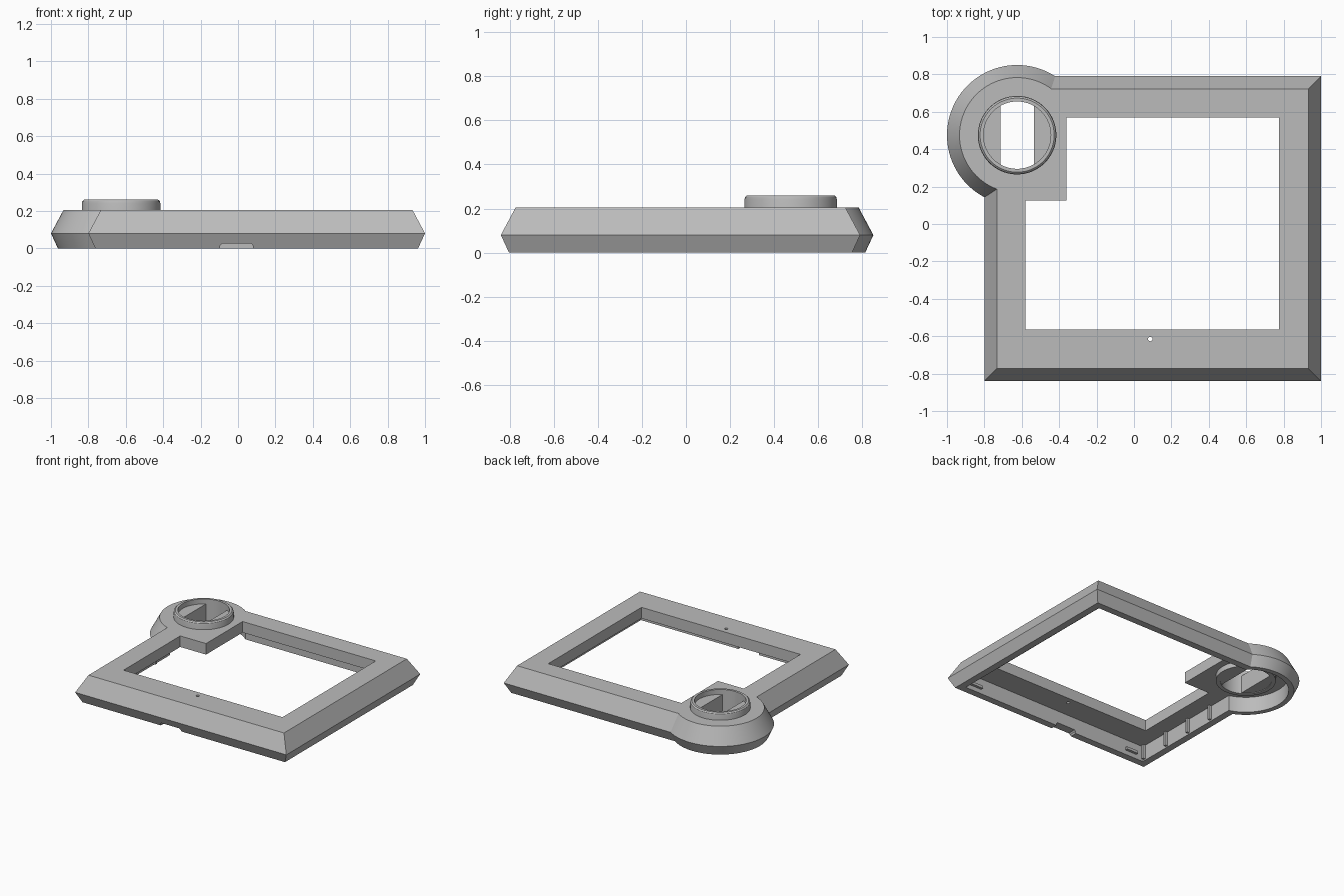
import bpy, math

cube = bpy.data.objects.get("Cube")
if cube:
    bpy.data.objects.remove(cube, do_unlink=True)

grey = bpy.data.materials.new("plain grey")
grey.use_nodes = True
colour = (0.5, 0.5, 0.5, 1)
grey.diffuse_color = colour
grey.node_tree.nodes["Principled BSDF"].inputs["Base Color"].default_value = colour

DIAL = (-0.625, 0.475)
TOP = 0.205
# Wall section shared by the case and the round corner: inset, height
SECTION = [(0.037, 0), (0, 0.08), (0.067, TOP)]


def loft(name, rings):
    """Closed solid through 2D outlines, each paired with a height."""
    n = len(rings[0][0])
    verts = [(x, y, z) for outline, z in rings for x, y in outline]
    faces = [tuple(reversed(range(n))), tuple(range(len(verts) - n, len(verts)))]
    for k in range(len(rings) - 1):
        for i in range(n):
            j = (i + 1) % n
            faces.append((k * n + i, k * n + j, k * n + n + j, k * n + n + i))
    mesh = bpy.data.meshes.new(name)
    mesh.from_pydata(verts, [], faces)
    mesh.materials.append(grey)
    obj = bpy.data.objects.new(name, mesh)
    bpy.context.collection.objects.link(obj)
    return obj


def rect(x0, x1, y0, y1, inset=0):
    x0, x1, y0, y1 = x0 + inset, x1 - inset, y0 + inset, y1 - inset
    return [(x0, y0), (x1, y0), (x1, y1), (x0, y1)]


def circle(radius, centre=DIAL, n=96):
    return [(centre[0] + radius * math.cos(math.tau * i / n),
             centre[1] + radius * math.sin(math.tau * i / n)) for i in range(n)]


def prism(name, outline, z0, z1):
    return loft(name, [(outline, z0), (outline, z1)])


def box(name, x0, x1, y0, y1, z0, z1):
    return prism(name, rect(x0, x1, y0, y1), z0, z1)


def combine(obj, tool, operation):
    """Apply a boolean and discard the tool."""
    tool.hide_render = True
    mod = obj.modifiers.new("cut", 'BOOLEAN')
    mod.operation, mod.object, mod.solver = operation, tool, 'EXACT'
    bpy.ops.object.select_all(action='DESELECT')
    bpy.context.view_layer.objects.active = obj
    obj.select_set(True)
    bpy.ops.object.modifier_apply(modifier=mod.name)
    bpy.data.objects.remove(tool, do_unlink=True)


def smooth(obj):
    bpy.ops.object.select_all(action='DESELECT')
    bpy.context.view_layer.objects.active = obj
    obj.select_set(True)
    bpy.ops.object.shade_smooth_by_angle(angle=math.radians(25))


# Bevelled case with its round corner
case = loft("case_frame", [(rect(-0.8, 1, -0.84, 0.79, i), z) for i, z in SECTION])
corner = loft("round_corner", [(circle(0.375 - i), z) for i, z in SECTION])
combine(case, corner, 'UNION')

# Hollow underside
combine(case, box("cavity", -0.71, 0.91, -0.75, 0.7, -0.1, 0.12), 'DIFFERENCE')
combine(case, prism("corner_cavity", circle(0.3), -0.1, 0.12), 'DIFFERENCE')

# Screen opening, stepped around the dial
opening = [(-0.58, -0.565), (0.775, -0.565), (0.775, 0.57),
           (-0.36, 0.57), (-0.36, 0.125), (-0.58, 0.125)]
combine(case, prism("screen_opening", opening, 0.05, 0.4), 'DIFFERENCE')

# Dial bore, pin hole and cable notch
combine(case, prism("dial_bore", circle(0.195), 0.05, 0.4), 'DIFFERENCE')
combine(case, prism("pin_hole", circle(0.012, (0.087, -0.615), 16), 0.05, 0.4), 'DIFFERENCE')
notch = loft("cable_notch", [(rect(-0.095, 0.08, -0.9, -0.7), -0.05),
                             (rect(-0.095, 0.08, -0.9, -0.7), 0.015),
                             (rect(-0.085, 0.07, -0.9, -0.7), 0.026)])
combine(case, notch, 'DIFFERENCE')
smooth(case)

# Dial collar with rounded rim
collar = loft("dial_collar", [(circle(0.21), 0.08), (circle(0.21), 0.24),
                              (circle(0.207), 0.252), (circle(0.198), 0.26)])
combine(collar, prism("collar_bore", circle(0.18), 0, 0.4), 'DIFFERENCE')
smooth(collar)

# Two shelves inside the collar
for name, x0, x1 in (("left_shelf", -0.535, -0.4), ("right_shelf", -0.85, -0.715)):
    shelf = prism(name, circle(0.185), 0.085, 0.222)
    combine(shelf, box("shelf_trim", x0, x1, 0.2, 0.8, 0, 0.4), 'INTERSECT')
    smooth(shelf)

# Ribs inside the side wall
for i in range(4):
    y = -0.73 + 0.24 * i
    box(f"wall_rib_{i + 1}", -0.72, -0.69, y - 0.008, y + 0.008, 0.01, 0.125)

# Clips inside the front wall
for name, x in (("left_clip", 0.82), ("right_clip", -0.6)):
    box(name, x - 0.05, x + 0.05, -0.76, -0.73, 0.035, 0.055)
